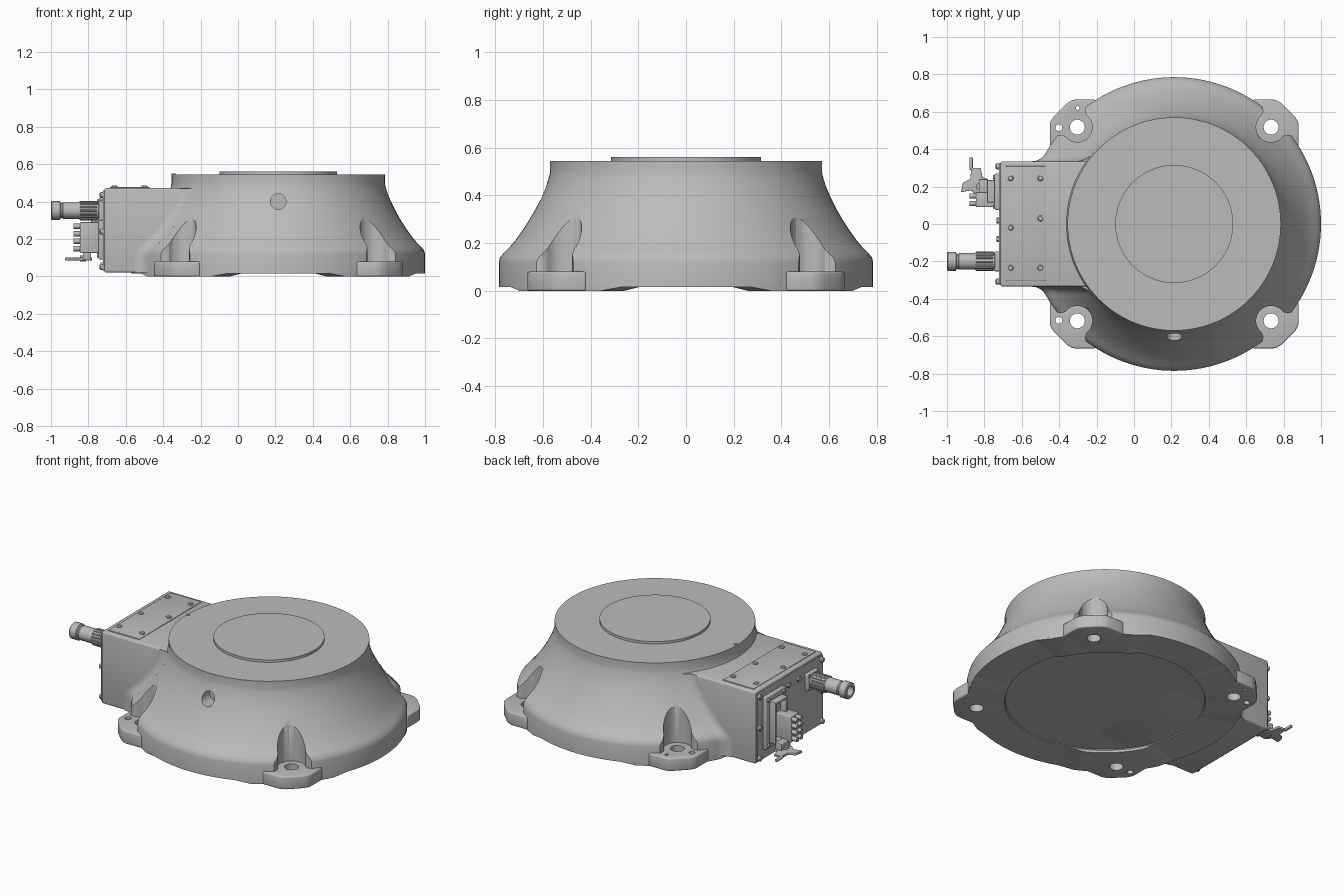
import bpy, bmesh, math
from mathutils import Vector

old = bpy.data.objects.get("Cube")
if old:
    bpy.data.objects.remove(old, do_unlink=True)

CX = 0.215          # axis of the round base
WALL = 0.335        # half width of the connection box


def material(name, value):
    m = bpy.data.materials.new(name)
    m.use_nodes = True
    m.diffuse_color = (value, value, value, 1)
    m.node_tree.nodes["Principled BSDF"].inputs["Base Color"].default_value = m.diffuse_color
    return m


GREY = material("cast grey", 0.5)


def finish(ob, angle=35):
    bpy.ops.object.select_all(action='DESELECT')
    ob.select_set(True)
    bpy.context.view_layer.objects.active = ob
    for mod in list(ob.modifiers):
        bpy.ops.object.modifier_apply(modifier=mod.name)
    bpy.ops.object.shade_smooth_by_angle(angle=math.radians(angle))


def loft(name, rings, bevel=0, smooth=True, closed=True):
    """Skin equal-sized rings of points; closed rings get end caps."""
    bm = bmesh.new()
    vs = [[bm.verts.new(p) for p in ring] for ring in rings]
    n = len(vs[0])
    for a, b in zip(vs, vs[1:]):
        for i in range(n if closed else n - 1):
            j = (i + 1) % n
            bm.faces.new((a[i], a[j], b[j], b[i]))
    if closed:
        bm.faces.new(vs[0])
        bm.faces.new(vs[-1])
    bmesh.ops.recalc_face_normals(bm, faces=bm.faces)
    me = bpy.data.meshes.new(name)
    bm.to_mesh(me)
    bm.free()
    me.materials.append(GREY)
    ob = bpy.data.objects.new(name, me)
    bpy.context.collection.objects.link(ob)
    if bevel:
        mod = ob.modifiers.new("bevel", 'BEVEL')
        mod.width, mod.segments = bevel, 3
        mod.limit_method, mod.angle_limit = 'ANGLE', math.radians(40)
    if smooth:
        finish(ob)
    return ob


def prism(name, pts, z0, z1, bevel=0, smooth=True):
    return loft(name, [[(x, y, z) for x, y in pts] for z in (z0, z1)], bevel, smooth)


def box(name, lo, hi, bevel=0):
    pts = [(lo[0], lo[1]), (hi[0], lo[1]), (hi[0], hi[1]), (lo[0], hi[1])]
    return prism(name, pts, lo[2], hi[2], bevel)


def lathe(name, profile, centre, axis='Z', seg=24, smooth=True):
    """Profile is (radius, distance along axis) from centre."""
    rings = []
    for r, h in profile:
        ring = []
        for i in range(seg):
            t = math.tau * i / seg
            c, s = r * math.cos(t), r * math.sin(t)
            p = {'Z': (c, s, h), 'X': (h, c, s), 'Y': (c, h, s)}[axis]
            ring.append(Vector(centre) + Vector(p))
        rings.append(ring)
    return loft(name, rings, smooth=smooth)


def cut(targets, cutter):
    cutter.hide_render = True
    for ob in targets:
        mod = ob.modifiers.new("cut", 'BOOLEAN')
        mod.operation, mod.solver, mod.object = 'DIFFERENCE', 'EXACT', cutter
        finish(ob)
    bpy.data.objects.remove(cutter, do_unlink=True)


# Flared round body
flare = [(0.785, 0.12), (0.78, 0.14), (0.763, 0.16), (0.738, 0.185), (0.713, 0.215), (0.685, 0.255),
         (0.656, 0.3), (0.63, 0.345), (0.605, 0.395), (0.586, 0.44), (0.574, 0.48), (0.57, 0.5)]
body = lathe("round_body", [(0.565, 0.02), (0.57, 0.015), (0.785, 0.015)] + flare +
             [(0.57, 0.545), (0.315, 0.545), (0.315, 0.56)], (CX, 0, 0), seg=128)
lathe("top_index_pin", [(0.01, 0.54), (0.01, 0.55)], (CX - 0.56, 0, 0), seg=12)

# Side socket in the front wall
cut([body], lathe("socket_cutter", [(0.042, -0.9), (0.042, -0.53)], (CX, 0, 0.4), 'Y', 32, False))


def corner(u, v, sx, sy):
    """Radial and tangential offsets in a diagonal corner to x, y."""
    k = math.sqrt(0.5)
    return CX + sx * (u - v) * k, sy * (u + v) * k


# Four mounting feet with bolt holes, pockets and ground pads
half = [(0.665, 0.42), (0.665, 0.53), (0.66, 0.55), (0.645, 0.575)]
foot_plan = [(0.4, 0.4)] + half + [(y, x) for x, y in reversed(half)]
side = [(0.745, 0.08), (0.765, 0.09), (0.778, 0.11), (0.778, 0.15), (0.772, 0.18), (1.0, 0.18)]
arc = [(0.732 + 0.08 * math.cos(t), 0.08 * math.sin(t))
       for t in [math.pi * (0.5 + i / 16) for i in range(17)]]
pocket_plan = arc + [(u, -v) for u, v in side] + list(reversed(side))

for sx, xname in ((-1, "right"), (1, "left")):
    for sy, yname in ((-1, "front"), (1, "back")):
        tag = yname + "_" + xname
        foot = prism("foot_" + tag, [(CX + sx * x, sy * y) for x, y in foot_plan], 0, 0.08, 0.008)
        rings = []
        for z, a0, a1 in ((0, 27, 63), (0.016, 20, 70)):
            ang = [math.radians(a0 + (a1 - a0) * i / 16) for i in range(17)]
            plan = [(0.57, a) for a in ang] + [(0.785, a) for a in reversed(ang)]
            rings.append([(CX + sx * r * math.cos(a), sy * r * math.sin(a), z) for r, a in plan])
        pad = loft("ground_pad_" + tag, rings)
        cut([body], prism("pocket_cutter", [corner(u, v, sx, sy) for u, v in pocket_plan],
                          0.079, 0.4, smooth=False))
        holes = [(0.518, 0.518, 0.04)]
        if sx < 0:
            holes += [(0.617, 0.515, 0.018)] + ([(0.515, 0.62, 0.01)] if sy > 0 else [])
        for x, y, r in holes:
            cut([body, foot, pad], lathe("hole_cutter", [(r, -0.1), (r, 0.1)],
                                         (CX + sx * x, sy * y, 0), seg=24, smooth=False))

# Connection box with blended side walls
box("connection_box", (-0.715, -WALL, 0.02), (0, WALL, 0.472), 0.012)


def radius_at(z):
    for (r0, z0), (r1, z1) in zip(flare, flare[1:]):
        if z0 <= z <= z1:
            return r0 + (r1 - r0) * (z - z0) / (z1 - z0)
    return flare[0][0]


for s, tag in ((-1, "front"), (1, "back")):
    rows = []
    for k in range(25):
        z = 0.02 + 0.45 * k / 24
        on_body = lambda y: Vector((CX - math.sqrt(radius_at(z) ** 2 - y * y), s * y, z))
        c, e = on_body(WALL), on_body(WALL + 0.05)
        a = c - Vector((0.055, 0, 0))
        curve = [a * (1 - t) ** 2 + c * 2 * t * (1 - t) + e * t * t for t in [i / 8 for i in range(9)]]
        inner = c + Vector((0.04, 0, 0))
        rows.append(curve + [inner])
    loft("box_fillet_" + tag, rows)

# Lid and its screws
box("box_lid", (-0.685, -0.305, 0.46), (-0.472, 0.31, 0.478), 0.004)
for x, y in ((-0.66, 0.245), (-0.5, 0.245), (-0.5, 0.03), (-0.66, -0.02), (-0.66, -0.235), (-0.5, -0.235)):
    lathe("lid_screw", [(0.016, 0.47), (0.016, 0.482), (0.011, 0.486)], (x, y, 0), seg=16)

# End panel with screws and small plugs
box("end_panel", (-0.722, -0.325, 0.03), (-0.71, 0.325, 0.46), 0.003)
for y in (-0.308, 0.308):
    for z in (0.05, 0.24, 0.435):
        lathe("panel_screw", [(0.016, 0), (0.016, -0.02), (0.011, -0.025)], (-0.715, y, z), 'X', 16)
for y, z in ((-0.08, 0.4), (0.02, 0.4), (-0.08, 0.06)):
    lathe("panel_plug", [(0.016, 0), (0.016, -0.02)], (-0.715, y, z), 'X', 6)

# Round plug with a ribbed collar
PY, PZ = -0.2, 0.352
box("plug_flange", (-0.745, PY - 0.053, PZ - 0.053), (-0.715, PY + 0.053, PZ + 0.053), 0.006)
lathe("plug_barrel", [(0.044, -0.74), (0.044, -0.935), (0.04, -0.94), (0.04, -0.948), (0.05, -0.952),
                      (0.05, -0.995), (0.046, -1.0), (0.03, -1.0), (0.03, -0.96)], (0, PY, PZ), 'X', 32)
lathe("plug_collar", [(0.047, -0.75), (0.047, -0.85)], (0, PY, PZ), 'X', 32)
for i in range(16):
    t = math.tau * i / 16
    lathe("collar_rib", [(0.005, -0.755), (0.005, -0.845)],
          (0, PY + 0.047 * math.cos(t), PZ + 0.047 * math.sin(t)), 'X', 8)
for y in (-0.042, 0.042):
    for z in (-0.042, 0.042):
        lathe("flange_screw", [(0.009, -0.74), (0.009, -0.752)], (0, PY + y, PZ + z), 'X', 10)

# Rectangular socket: flange, open frame and insert
box("socket_flange", (-0.745, 0.075, 0.09), (-0.715, 0.27, 0.42), 0.008)
for y in (0.095, 0.25):
    for z in (0.112, 0.398):
        lathe("socket_screw", [(0.012, -0.74), (0.012, -0.755)], (0, y, z), 'X', 12)
for y in (0.115, 0.22):
    box("socket_frame_side", (-0.785, y, 0.125), (-0.74, y + 0.015, 0.385), 0.004)
for z in (0.125, 0.37):
    box("socket_frame_end", (-0.785, 0.115, z), (-0.74, 0.235, z + 0.015), 0.004)
box("socket_insert", (-0.845, 0.09, 0.125), (-0.74, 0.17, 0.29), 0.006)
for i in range(4):
    for y in (0.11, 0.15):
        lathe("contact_pin", [(0.014, -0.84), (0.014, -0.88)], (0, y, 0.148 + 0.04 * i), 'X', 12)

# Locking lever below the socket
lever = [(-0.925, 0.17), (-0.915, 0.22), (-0.875, 0.24), (-0.87, 0.3), (-0.82, 0.3), (-0.81, 0.25),
         (-0.78, 0.24), (-0.78, 0.16), (-0.84, 0.15), (-0.87, 0.18)]
prism("locking_lever", lever, 0.085, 0.1, 0.003)
box("lever_hook", (-0.88, 0.29, 0.085), (-0.862, 0.355, 0.1), 0.004)
box("lever_arm", (-0.83, 0.15, 0.09), (-0.785, 0.24, 0.14), 0.004)
lathe("lever_pivot", [(0.016, 0.08), (0.016, 0.112)], (-0.83, 0.2, 0), seg=16)
